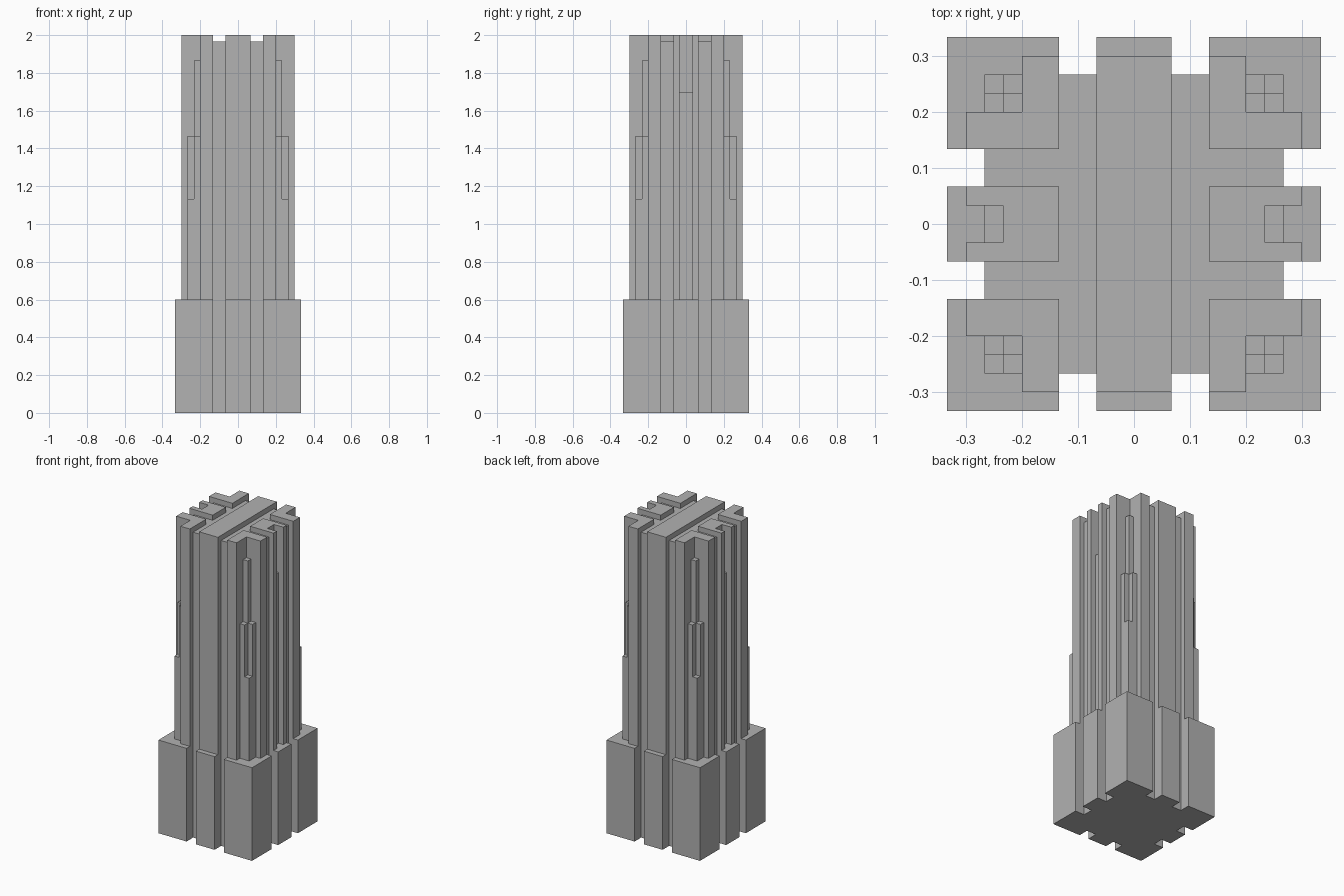
import bpy
import bmesh

cube = bpy.data.objects.get("Cube")
if cube:
    bpy.data.objects.remove(cube, do_unlink=True)

U = 2 / 30 / 2          # module: the tower is 60 modules tall
BASE, SHOULDER, TOP = 18, 59, 60

stone = bpy.data.materials.new("grey_stone")
grey = (0.445, 0.445, 0.445, 1)
stone.diffuse_color = grey
stone.use_nodes = True
stone.node_tree.nodes["Principled BSDF"].inputs["Base Color"].default_value = grey


def prism(name, outline, z0, z1, sx=1, sy=1):
    """Extrude a plan outline from z0 to z1, optionally mirrored in x or y."""
    bm = bmesh.new()
    face = bm.faces.new([bm.verts.new((x * sx * U, y * sy * U, z0 * U)) for x, y in outline])
    top = bmesh.ops.extrude_face_region(bm, geom=[face])["geom"]
    verts = [v for v in top if isinstance(v, bmesh.types.BMVert)]
    bmesh.ops.translate(bm, verts=verts, vec=(0, 0, (z1 - z0) * U))
    bmesh.ops.recalc_face_normals(bm, faces=bm.faces)
    mesh = bpy.data.meshes.new(name)
    bm.to_mesh(mesh)
    bm.free()
    mesh.materials.append(stone)
    obj = bpy.data.objects.new(name, mesh)
    bpy.context.collection.objects.link(obj)


def rect(x0, y0, x1, y1):
    return [(x0, y0), (x1, y0), (x1, y1), (x0, y1)]


def four_way(quarter):
    """Complete a first-quadrant outline by symmetry."""
    half = quarter + [(-x, y) for x, y in reversed(quarter)]
    return half + [(x, -y) for x, y in reversed(half)]


# Grooved base
prism("base", four_way([(10, 2), (8, 2), (8, 4), (10, 4), (10, 10),
                        (4, 10), (4, 8), (2, 8), (2, 10)]), 0, BASE)

# Recessed core and the tall fin running front to back
prism("tower_core", four_way([(6, 1.5), (8, 1.5), (8, 4), (4, 4), (4, 8)]), BASE, SHOULDER)
prism("centre_fin", rect(-2, -9, 2, 9), BASE, TOP)

for sx, side in ((1, "left"), (-1, "right")):
    # Channelled rib in the middle of each side, with a lower strip inside
    prism(f"side_rib_{side}", [(4, -2), (9, -2), (9, -1), (7, -1),
                               (7, 1), (9, 1), (9, 2), (4, 2)], BASE, TOP, sx)
    prism(f"channel_strip_{side}", rect(7, -1, 8, 1), BASE, 51, sx)

    for sy, end in ((1, "back"), (-1, "front")):
        # L-shaped corner piers with stepped pillars in the angle
        tag = f"{end}_{side}"
        prism(f"corner_pier_{tag}", [(4, 4), (9, 4), (9, 6), (6, 6), (6, 9), (4, 9)],
              BASE, TOP, sx, sy)
        prism(f"tall_pillar_{tag}", rect(6, 6, 7, 7), BASE, 56, sx, sy)
        prism(f"side_pillar_{tag}", rect(7, 6, 8, 7), BASE, 44, sx, sy)
        prism(f"end_pillar_{tag}", rect(6, 7, 7, 8), BASE, 44, sx, sy)
        prism(f"low_pillar_{tag}", rect(7, 7, 8, 8), BASE, 34, sx, sy)
